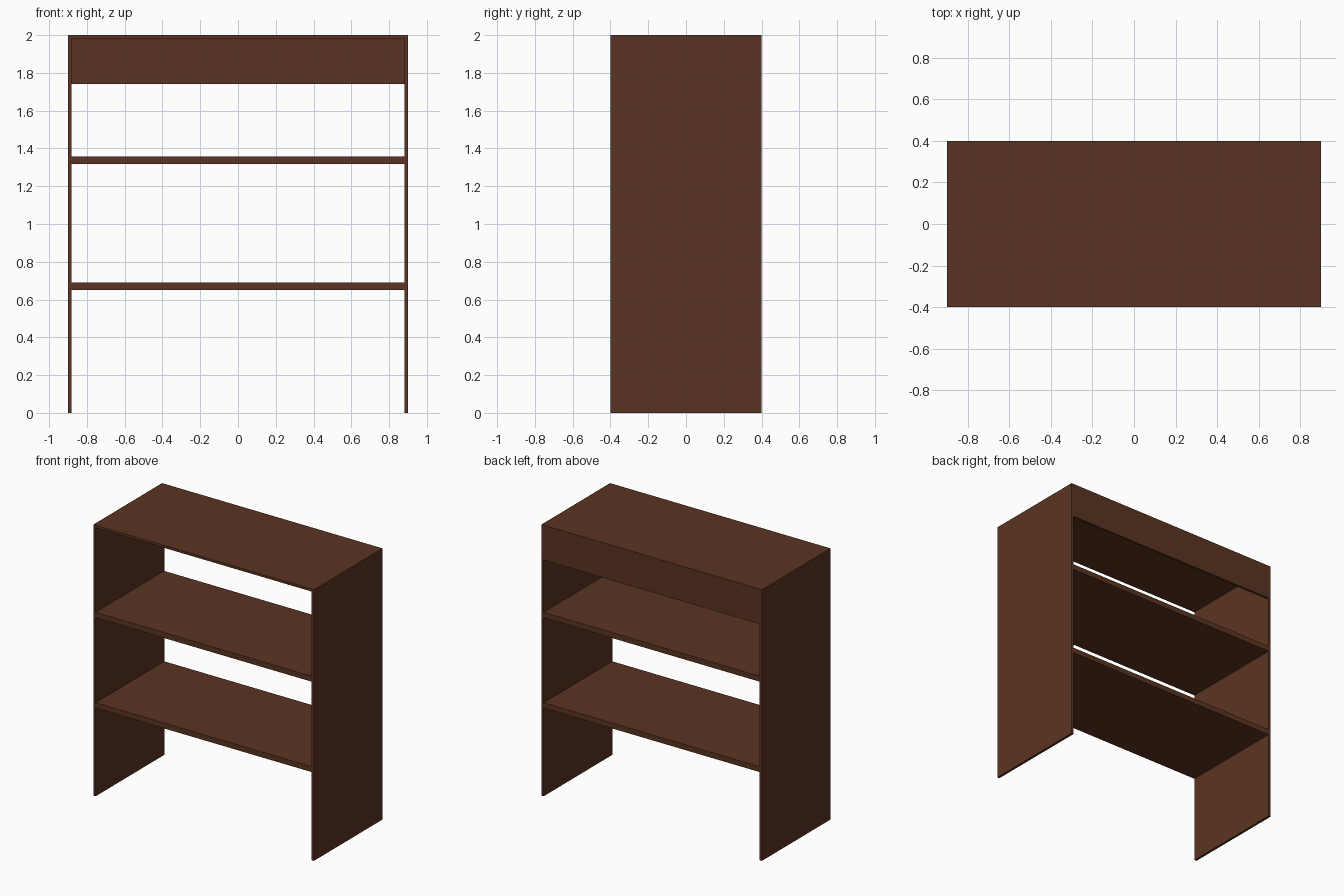
import bpy

if "Cube" in bpy.data.objects:
    bpy.data.objects.remove(bpy.data.objects["Cube"])

# One dark brown wood for everything
wood = bpy.data.materials.new("dark_brown_wood")
wood.diffuse_color = (0.105, 0.034, 0.016, 1)
wood.use_nodes = True
wood.node_tree.nodes["Principled BSDF"].inputs["Base Color"].default_value = wood.diffuse_color


def board(name, lo, hi):
    """Axis-aligned board between two corners."""
    centre = [(a + b) / 2 for a, b in zip(lo, hi)]
    bpy.ops.mesh.primitive_cube_add(size=1, location=centre)
    ob = bpy.context.object
    ob.name = name
    ob.scale = [b - a for a, b in zip(lo, hi)]
    bpy.ops.object.transform_apply(location=False, rotation=False, scale=True)
    ob.data.materials.append(wood)
    return ob


W, D, H, T = 0.9, 0.4, 2.0, 0.018   # half width, half depth, height, board thickness
inner = W - T

# Side panels
board("left_side_panel", (-W, -D, 0), (-inner, D, H))
board("right_side_panel", (inner, -D, 0), (W, D, H))

# Top board
board("top_board", (-inner, -D, H - T), (inner, D, H))

# Two shelves
for name, z in (("lower_shelf", 0.67), ("upper_shelf", 1.337)):
    board(name, (-inner, -D, z - 0.02), (inner, D, z + 0.02))

# Back rail under the top
board("back_rail", (-inner, D - T, 1.742), (inner, D, H - T))
